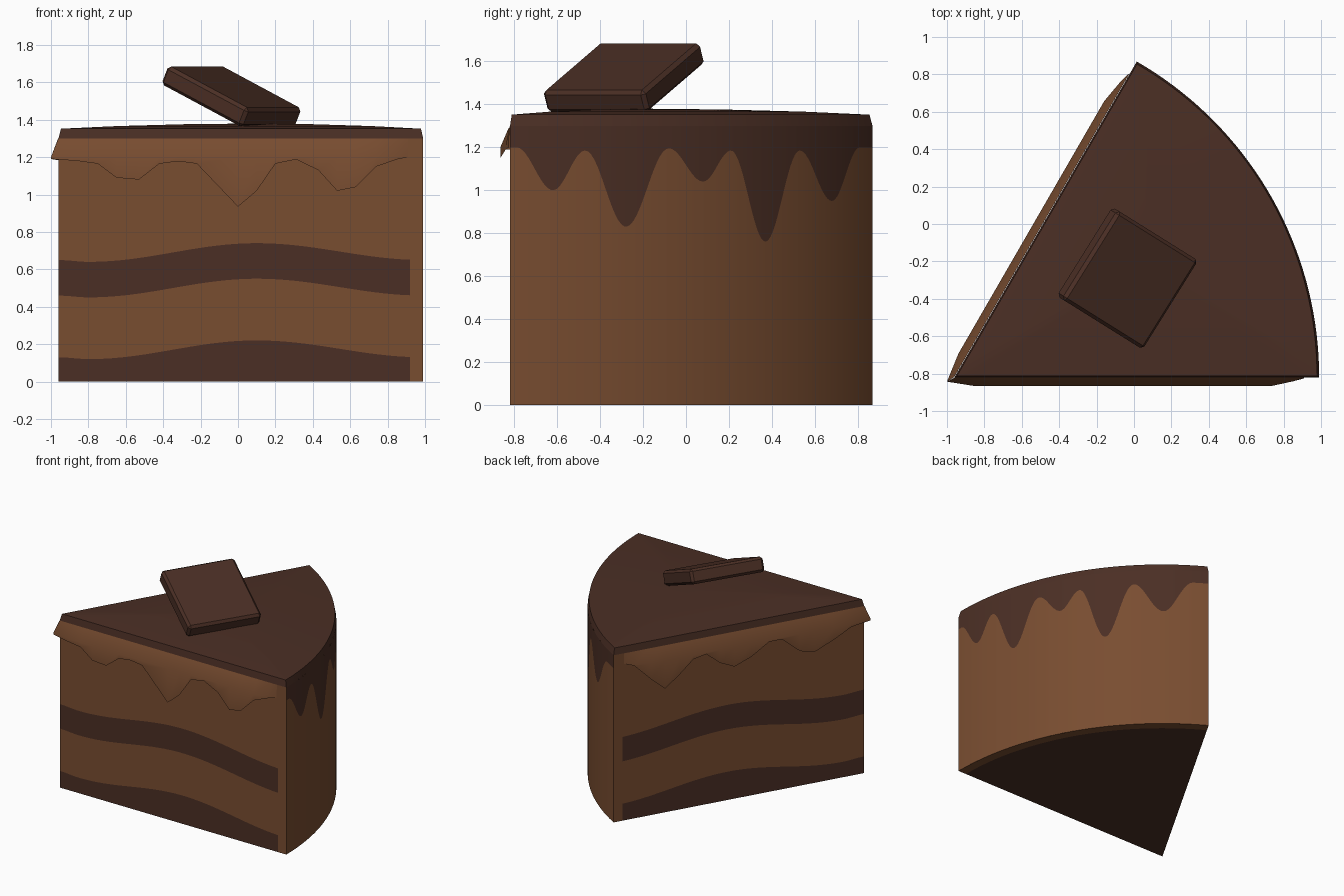
import bpy, bmesh, math
from mathutils import Vector

if "Cube" in bpy.data.objects:
    bpy.data.objects.remove(bpy.data.objects["Cube"])

TIP = Vector((-0.96, -0.82, 0))
R, RC = 1.95, 1.88            # outer radius, inside of the frosting wall
A = math.radians(60)


def material(name, col):
    m = bpy.data.materials.new(name)
    m.diffuse_color = (*col, 1)
    m.use_nodes = True
    m.node_tree.nodes["Principled BSDF"].inputs["Base Color"].default_value = m.diffuse_color
    return m


MATS = [material("milk_chocolate", (0.190, 0.074, 0.030)),
        material("dark_chocolate", (0.070, 0.028, 0.018))]


def finish(ob, smooth=35):
    bpy.context.view_layer.objects.active = ob
    for o in bpy.context.selected_objects:
        o.select_set(False)
    ob.select_set(True)
    bpy.ops.object.shade_smooth_by_angle(angle=math.radians(smooth))


def grid(name, rows, mat, closed=False):
    """Skin rows of points; mat(row, column) gives the material index."""
    bm = bmesh.new()
    vs = [[bm.verts.new(p) for p in row] for row in rows]
    n = len(rows[0])
    for r in range(len(rows) - 1):
        for c in range(n if closed else n - 1):
            d = (c + 1) % n
            f = bm.faces.new((vs[r][c], vs[r][d], vs[r + 1][d], vs[r + 1][c]))
            f.material_index = mat(r, c)
    bmesh.ops.remove_doubles(bm, verts=bm.verts, dist=1e-5)
    me = bpy.data.meshes.new(name)
    bm.to_mesh(me)
    bm.free()
    for m in MATS:
        me.materials.append(m)
    ob = bpy.data.objects.new(name, me)
    bpy.context.collection.objects.link(ob)
    finish(ob)


def ease(keys, x):
    """Rounded interpolation through high and low points."""
    if x <= keys[0][0]:
        return keys[0][1]
    for (x0, y0), (x1, y1) in zip(keys, keys[1:]):
        if x <= x1:
            t = (1 - math.cos(math.pi * (x - x0) / (x1 - x0))) / 2
            return y0 + (y1 - y0) * t
    return keys[-1][1]


def cut(side, u, z, off=0):
    """Point on the front (0) or left (1) cut face."""
    a = A * side
    d = Vector((math.cos(a), math.sin(a), 0))
    n = Vector((0, -1, 0)) if side == 0 else Vector((-math.sin(A), math.cos(A), 0))
    return TIP + d * u + n * off + Vector((0, 0, z))


def arc(r, a, z):
    return TIP + Vector((r * math.cos(a), r * math.sin(a), z))


# cut faces with wavy cake layers
WAVE = [(0, 0), (0.16, -0.01), (1.06, 0.09), (1.95, 0)]
us = [i * RC / 40 for i in range(41)] + [R]
for side, name in enumerate(("front_layers", "left_layers")):
    cols = us[::-1] if side else us
    rows = [[cut(side, u, z + (ease(WAVE, u) if 0 < z < 1.3 else 0)) for u in cols]
            for z in (0, 0.13, 0.46, 0.65, 1.3)]
    edge = 0 if side else len(cols) - 2
    grid(name, rows, lambda r, c: 1 if r in (0, 2) and c != edge else 0)

# outer frosting wall with dark drips
DRIP = [(-0.79, 1.2), (-0.62, 1.0), (-0.47, 1.185), (-0.28, 0.83), (-0.08, 1.195),
        (0.08, 1.04), (0.21, 1.185), (0.37, 0.76), (0.53, 1.185), (0.68, 0.95), (0.81, 1.2)]
angs = [A * i / 140 for i in range(141)]
grid("frosting_wall",
     [[arc(R, a, 0) for a in angs],
      [arc(R, a, ease(DRIP, arc(R, a, 0).y)) for a in angs],
      [arc(R, a, 1.3) for a in angs]], lambda r, c: r)

# underside
grid("base", [[arc(r, a, 0) for a in angs[::4]] for r in (0, RC, R)],
     lambda r, c: 1 - r)

# domed top glaze
outline = ([cut(0, R * i / 20, 0) for i in range(20)]
           + [arc(R, a, 0) for a in angs[::4]]
           + [cut(1, R * i / 20, 0) for i in range(19, 0, -1)])
mid = Vector((0.08, -0.2, 0))
rings = []
for s, z in ((1, 1.3), (0.987, 1.352), (0.7, 1.366), (0.35, 1.376), (0, 1.38)):
    rings.append([mid + (p - mid) * s + Vector((0, 0, z)) for p in outline])
grid("top_glaze", rings, lambda r, c: 1, closed=True)

# flared icing skirts hanging over the cut faces: (distance from tip, lower edge)
FRONT = [(0, 1.19), (0.1, 1.18), (0.21, 1.165), (0.31, 1.09), (0.43, 1.08), (0.54, 1.165),
         (0.64, 1.178), (0.74, 1.165), (0.96, 0.935), (1.06, 1.02), (1.16, 1.165),
         (1.27, 1.188), (1.39, 1.13), (1.49, 1.02), (1.59, 1.04), (1.7, 1.15),
         (1.81, 1.188), (1.87, 1.2)]
LEFT = [(0, 1.19), (0.12, 1.18), (0.25, 1.11), (0.41, 1.04), (0.52, 1.07), (0.66, 1.19),
        (0.76, 1.19), (0.9, 1.1), (1.03, 1.05), (1.14, 1.1), (1.25, 1.19), (1.35, 1.17),
        (1.46, 1.07), (1.57, 0.985), (1.68, 1.08), (1.8, 1.2), (1.87, 1.22)]
for side, (name, edge) in enumerate((("front_skirt", FRONT), ("left_skirt", LEFT))):
    low, bend, top = [], [], []
    for u, z in edge:
        off = 0.045 * min(1, max(0.05, (1.89 - u) / 0.17))
        top.append(cut(side, u, 1.3, 0.002))
        if u == 0:            # both skirts meet at the tip
            corner = Vector((-1, -0.843, 0))
            low.append(corner + Vector((0, 0, z)))
            bend.append(corner + Vector((0, 0, 1.2)))
        else:
            low.append(cut(side, u, z, off))
            bend.append(cut(side, u, max(z + 0.004, 1.2), off))
    rows = [low, bend, top]
    if side:
        rows = [r[::-1] for r in rows]
    grid(name, rows, lambda r, c: 0)

# tilted chocolate square on top
bpy.ops.mesh.primitive_cube_add(size=1, location=(-0.035, -0.29, 1.525),
                                rotation=(0, math.radians(24.5), math.radians(-32)))
bar = bpy.context.object
bar.name = "chocolate_square"
bar.scale = (0.56, 0.56, 0.11)
bpy.ops.object.transform_apply(location=False, rotation=False, scale=True)
bar.data.materials.append(MATS[1])
bev = bar.modifiers.new("soft_edges", "BEVEL")
bev.width = 0.018
bev.segments = 1
